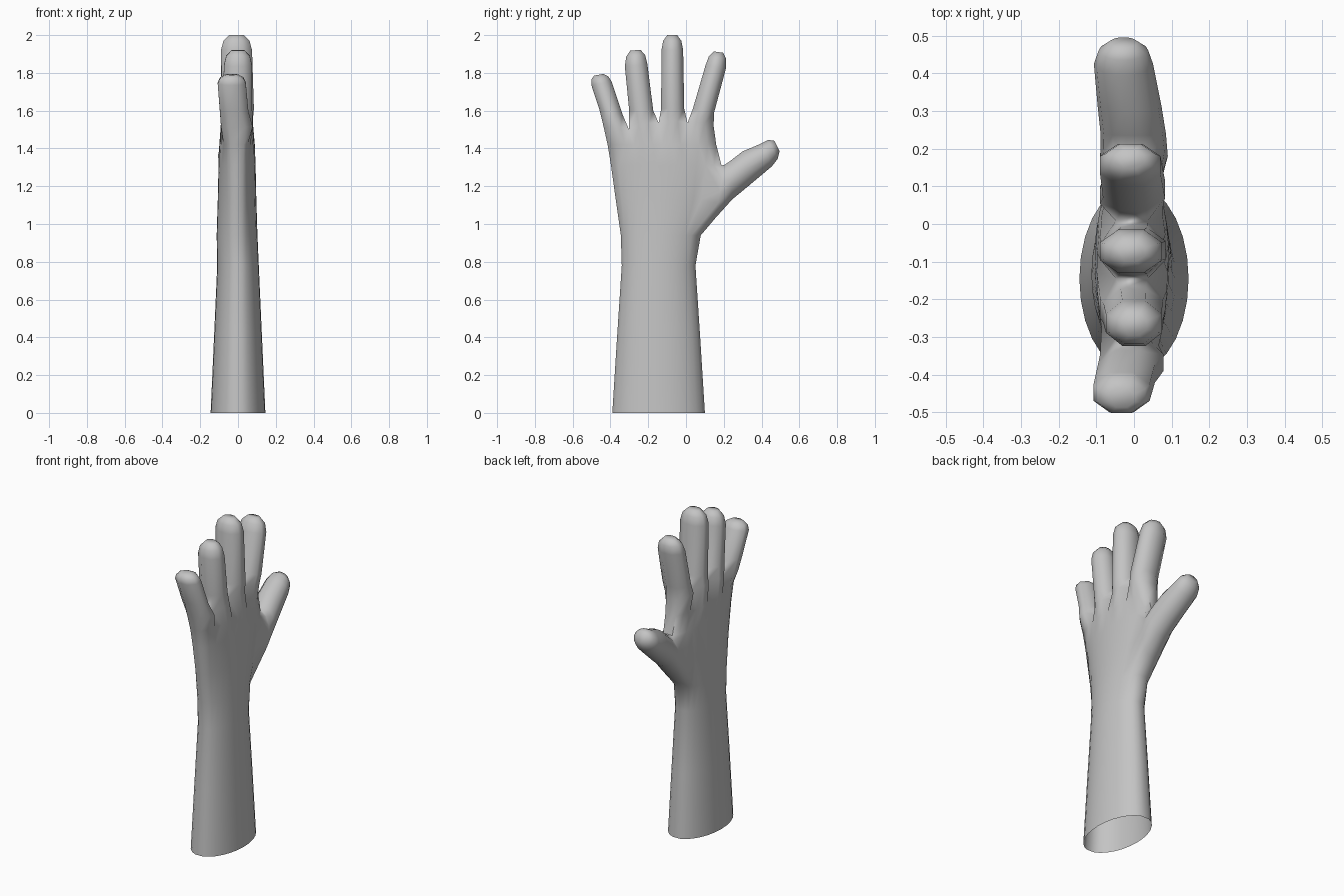
import bpy, bmesh, math
from mathutils import Vector

if "Cube" in bpy.data.objects:
    bpy.data.objects.remove(bpy.data.objects["Cube"])

bm = bmesh.new()
COLS = 12  # columns across each face of the arm


def row(z, y0, y1, hx, flat, cx=0.0):
    """Closed cross-section: +x side from low to high y, then -x side back."""
    side = []
    for i in range(COLS + 1):
        a = math.radians(-80 + 160 * i / COLS)
        s = (1 - flat) * math.sin(a) / math.sin(math.radians(80)) + flat * (2 * i / COLS - 1)
        x = hx * math.cos(a) ** (1 - 0.5 * flat)
        side.append((x, (y0 + y1) / 2 + s * (y1 - y0) / 2))
    pts = [(cx + x, y, z) for x, y in side] + [(cx - x, y, z) for x, y in reversed(side)]
    return [bm.verts.new(p) for p in pts]


def bridge(a, b, skip=()):
    n = len(a)
    for j in range(n):
        if j not in skip:
            bm.faces.new((a[j], a[(j + 1) % n], b[(j + 1) % n], b[j]))


def digit(base, pairs, tip, phase, step, grow):
    """Loft from a base loop through (edge, edge, centre x, half depth), with a round tip."""
    rings = [(Vector((cx, *a)), Vector((cx, *b)), hx) for a, b, cx, hx in pairs]
    a, b, hx = rings[-1]
    mid, end = (a + b) / 2, Vector((pairs[-1][2], *tip))
    for f, s in ((0.62, 0.84), (1.0, 0.46)):
        c = mid.lerp(end, f)
        rings.append((c + (a - mid) * s, c + (b - mid) * s, hx * s))
    prev = base
    for a, b, hx in rings:
        c, h = (a + b) / 2, (b - a) / 2
        cur = []
        for m in range(len(base)):
            t = phase + step * m
            cur.append(bm.verts.new(c - h * math.cos(t) * grow
                                    + Vector((hx * math.sin(t) * grow, 0, 0))))
        bridge(prev, cur)
        prev = cur
    bm.faces.new(prev)


# Forearm, wrist and palm
rows = [row(0.00, -0.39, 0.10, 0.145, 0.0),
        row(0.40, -0.365, 0.075, 0.127, 0.0),
        row(0.78, -0.34, 0.05, 0.11, 0.1),
        row(0.94, -0.345, 0.078, 0.108, 0.3, -0.005),
        row(1.13, -0.372, 0.15, 0.102, 0.5, -0.005),
        row(1.31, -0.397, 0.188, 0.098, 0.7, -0.005),
        row(1.42, -0.415, 0.16, 0.094, 0.9, -0.005)]

# Knuckle row, dipping at the webs between the fingers
webs = [(-0.435, 1.51), (-0.302, 1.50), (-0.145, 1.535), (0.008, 1.535), (0.146, 1.52)]
front, back = [], []
for i in range(COLS + 1):
    k, f = min(i // 3, 3), (i - 3 * min(i // 3, 3)) / 3
    y, z = (webs[k][n] * (1 - f) + webs[k + 1][n] * f for n in (0, 1))
    hx = 0.042 if i % 3 == 0 else 0.084
    front.append((hx - 0.006, y, z + 0.01 * (i % 3 > 0)))
    back.append((-hx - 0.006, y, z + 0.01 * (i % 3 > 0)))
rows.append([bm.verts.new(p) for p in front + back[::-1]])

# The thumb opening leaves out five columns over two rows
for r in range(len(rows) - 1):
    bridge(rows[r], rows[r + 1], range(10, 15) if r in (3, 4) else ())

# Four fingers
fingers = [
    ([((-0.458, 1.60), (-0.335, 1.58), -0.02, 0.077),
      ((-0.502, 1.735), (-0.393, 1.755), -0.033, 0.076)], (-0.462, 1.79)),
    ([((-0.302, 1.60), (-0.172, 1.60), -0.003, 0.080),
      ((-0.325, 1.835), (-0.203, 1.845), 0.0, 0.076)], (-0.268, 1.92)),
    ([((-0.133, 1.61), (-0.008, 1.61), 0.0, 0.086),
      ((-0.131, 1.92), (-0.014, 1.92), -0.008, 0.084)], (-0.073, 2.0)),
    ([((0.035, 1.61), (0.150, 1.59), 0.0, 0.084),
      ((0.102, 1.84), (0.213, 1.825), -0.01, 0.082)], (0.172, 1.91)),
]
for k, (pairs, tip) in enumerate(fingers):
    i = 3 * k
    loop = [i, i + 1, i + 2, i + 3, 22 - i, 23 - i, 24 - i, 25 - i]
    digit([rows[-1][j] for j in loop], pairs, tip, math.pi / 8, math.pi / 4, 1.06)

# Thumb
low, mid, up = rows[3:6]
loop = low[10:16] + [mid[15]] + up[15:9:-1] + [mid[10]]
step = 2 * math.pi / 14
digit(loop, [((0.155, 1.03), (0.205, 1.315), 0.0, 0.088),
             ((0.245, 1.13), (0.235, 1.335), -0.002, 0.085),
             ((0.33, 1.20), (0.30, 1.385), -0.012, 0.083),
             ((0.455, 1.305), (0.395, 1.425), -0.028, 0.077)],
      (0.482, 1.413), 2.5 * step, -step, 1.02)

# Finish the single skin; the wrist end stays open
bmesh.ops.delete(bm, geom=[v for v in bm.verts if not v.link_faces], context='VERTS')
bmesh.ops.recalc_face_normals(bm, faces=bm.faces)
mesh = bpy.data.meshes.new("hand")
bm.to_mesh(mesh)
bm.free()
hand = bpy.data.objects.new("hand_and_forearm", mesh)
bpy.context.collection.objects.link(hand)

grey = bpy.data.materials.new("plain_grey")
grey.diffuse_color = (0.55, 0.55, 0.55, 1)
grey.use_nodes = True
grey.node_tree.nodes["Principled BSDF"].inputs["Base Color"].default_value = grey.diffuse_color
mesh.materials.append(grey)

bpy.context.view_layer.objects.active = hand
hand.select_set(True)
bpy.ops.object.shade_smooth_by_angle(angle=math.radians(60))
